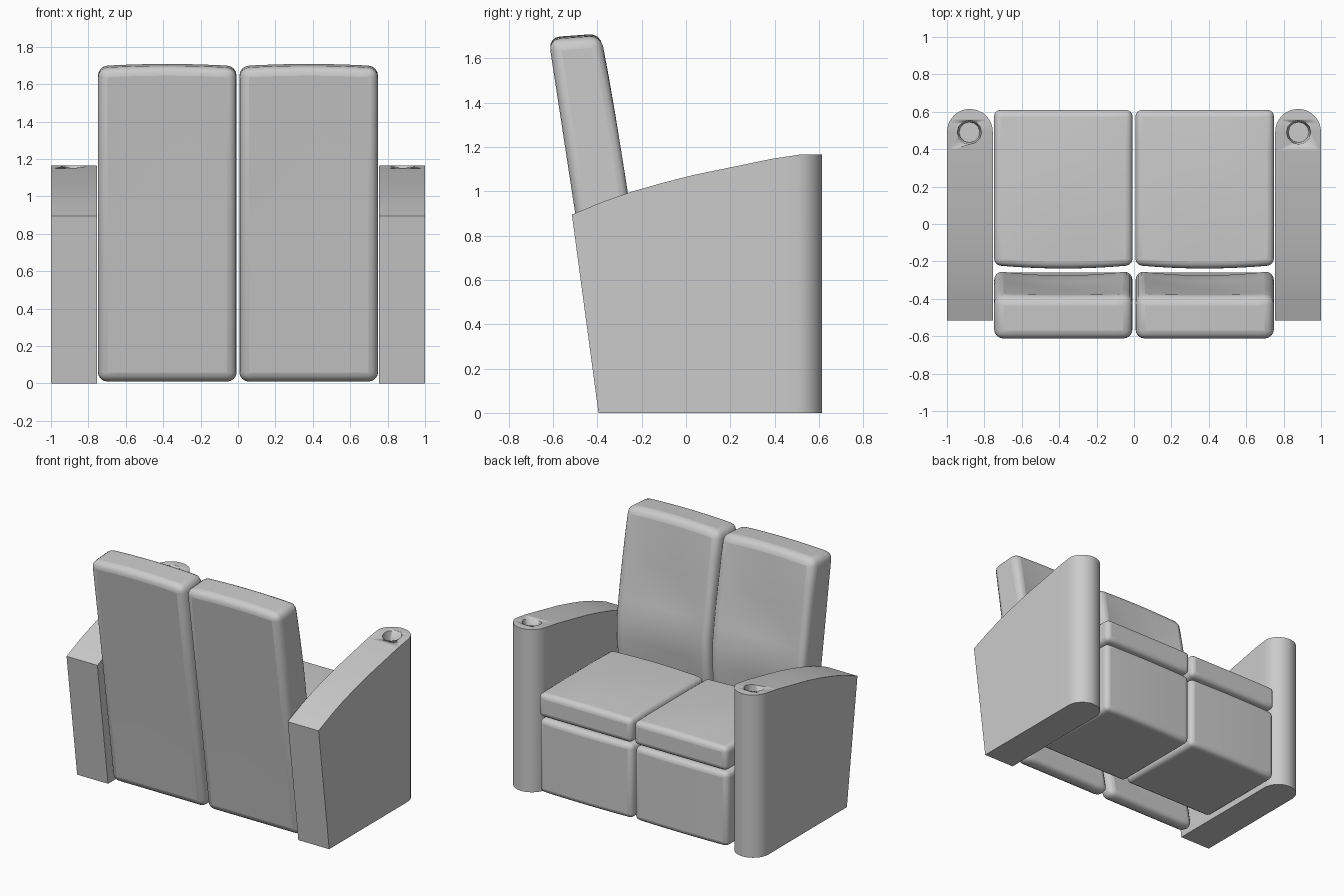
import bpy, bmesh, math

if "Cube" in bpy.data.objects:
    bpy.data.objects.remove(bpy.data.objects["Cube"])

X0, X1 = 0.008, 0.748          # width span of one seat unit
CX, HW = (X0 + X1) / 2, (X1 - X0) / 2


def finish(bm, name):
    bmesh.ops.recalc_face_normals(bm, faces=bm.faces)
    me = bpy.data.meshes.new(name)
    bm.to_mesh(me)
    bm.free()
    ob = bpy.data.objects.new(name, me)
    bpy.context.collection.objects.link(ob)
    bpy.ops.object.select_all(action='DESELECT')
    ob.select_set(True)
    bpy.context.view_layer.objects.active = ob
    bpy.ops.object.shade_smooth_by_angle(angle=math.radians(40))
    return ob


def loft(rings):
    """Skin equal-sized rings of points and cap both ends."""
    bm = bmesh.new()
    vs = [[bm.verts.new(p) for p in r] for r in rings]
    n = len(vs[0])
    for a, b in zip(vs, vs[1:]):
        for i in range(n):
            j = (i + 1) % n
            bm.faces.new((a[i], a[j], b[j], b[i]))
    bm.faces.new(vs[0])
    bm.faces.new(vs[-1])
    return bm


def bevel(ob, width, segments):
    m = ob.modifiers.new("soft_edges", 'BEVEL')
    m.width, m.segments = width, segments
    m.limit_method, m.angle_limit = 'ANGLE', math.radians(42)


def cushion(name, profile, width, shape):
    """Side profile (y, z) swept across x, shaped, rounded and mirrored."""
    steps = 8
    rings = []
    for k in range(steps + 1):
        t = -1 + 2 * k / steps
        rings.append([(CX + HW * t, *shape(1 - t * t, y, z)) for y, z in profile])
    ob = finish(loft(rings), name)
    bevel(ob, width, 4)
    ob.modifiers.new("pair", 'MIRROR').use_mirror_merge = False
    return ob


# Backrests: hollow-faced cushion tapering to a thin board at the floor
def back_shape(c, y, z):
    if z > 1.68:
        return y, z - 0.012 + 0.012 * c
    if y > -0.36 and z > 0.5:
        fade = min(1, (1.71 - z) / 0.5)
        bulge = 0.02 * math.exp(-((z - 0.95) / 0.12) ** 2)
        return y - c * (0.045 * fade - bulge), z
    return y, z


cushion("backrest", [(-0.37, 0.01), (-0.503, 0.92), (-0.62, 1.695),
                     (-0.385, 1.712), (-0.345, 1.52), (-0.312, 1.35),
                     (-0.285, 1.2), (-0.267, 1.08), (-0.25, 0.95), (-0.25, 0.8),
                     (-0.27, 0.58), (-0.33, 0.42), (-0.25, 0.01)], 0.05, back_shape)


# Seat cushions: gently crowned top
def seat_shape(c, y, z):
    if y < -0.2:
        y -= 0.018 * c
    elif z > 0.7 and y < 0.55:
        z += 0.012 * c
    return y, z


cushion("seat", [(-0.22, 0.565), (0.61, 0.565), (0.61, 0.735), (0.4, 0.738),
                 (0.2, 0.738), (0.0, 0.738), (-0.22, 0.735)], 0.035, seat_shape)

# Footrest blocks below the seats
cushion("footrest", [(-0.1, 0.02), (0.6, 0.02), (0.6, 0.55), (-0.1, 0.55)],
        0.035, lambda c, y, z: (y + (0.008 * c if y > 0 else 0), z))

# Armrests: sloping top, raked back, round front
AX, R, FY = 0.8775, 0.1225, 0.4925
stations = [(-0.395, -0.515, 0.895, R), (-0.27, -0.37, 0.955, R), (-0.16, -0.24, 1.0, R),
            (-0.05, -0.11, 1.037, R), (0.06, 0.03, 1.073, R), (0.22, 0.21, 1.11, R),
            (0.39, 0.39, 1.147, R)]
for k in range(9):
    a = math.radians(88) * k / 8
    y = FY + R * math.sin(a)
    stations.append((y, y, 1.147 + 0.15 * (min(y, 0.52) - 0.39), R * math.cos(a)))
arm = finish(loft([[(AX - w, yb, 0), (AX + w, yb, 0), (AX + w, yt, z), (AX - w, yt, z)]
                   for yb, yt, z, w in stations]), "armrest")

# Cup holder recess
bm = bmesh.new()
bmesh.ops.create_cone(bm, cap_ends=True, segments=12, radius1=0.055, radius2=0.075, depth=0.2)
for v in bm.verts:
    v.co.x += 0.88
    v.co.y += 0.49
    v.co.z += 1.165
cutter = finish(bm, "cup_recess_cutter")
cutter.hide_render = True
cutter.hide_set(True)
cut = arm.modifiers.new("cup_recess", 'BOOLEAN')
cut.object, cut.operation, cut.solver = cutter, 'DIFFERENCE', 'EXACT'
arm.modifiers.new("pair", 'MIRROR').use_mirror_merge = False
